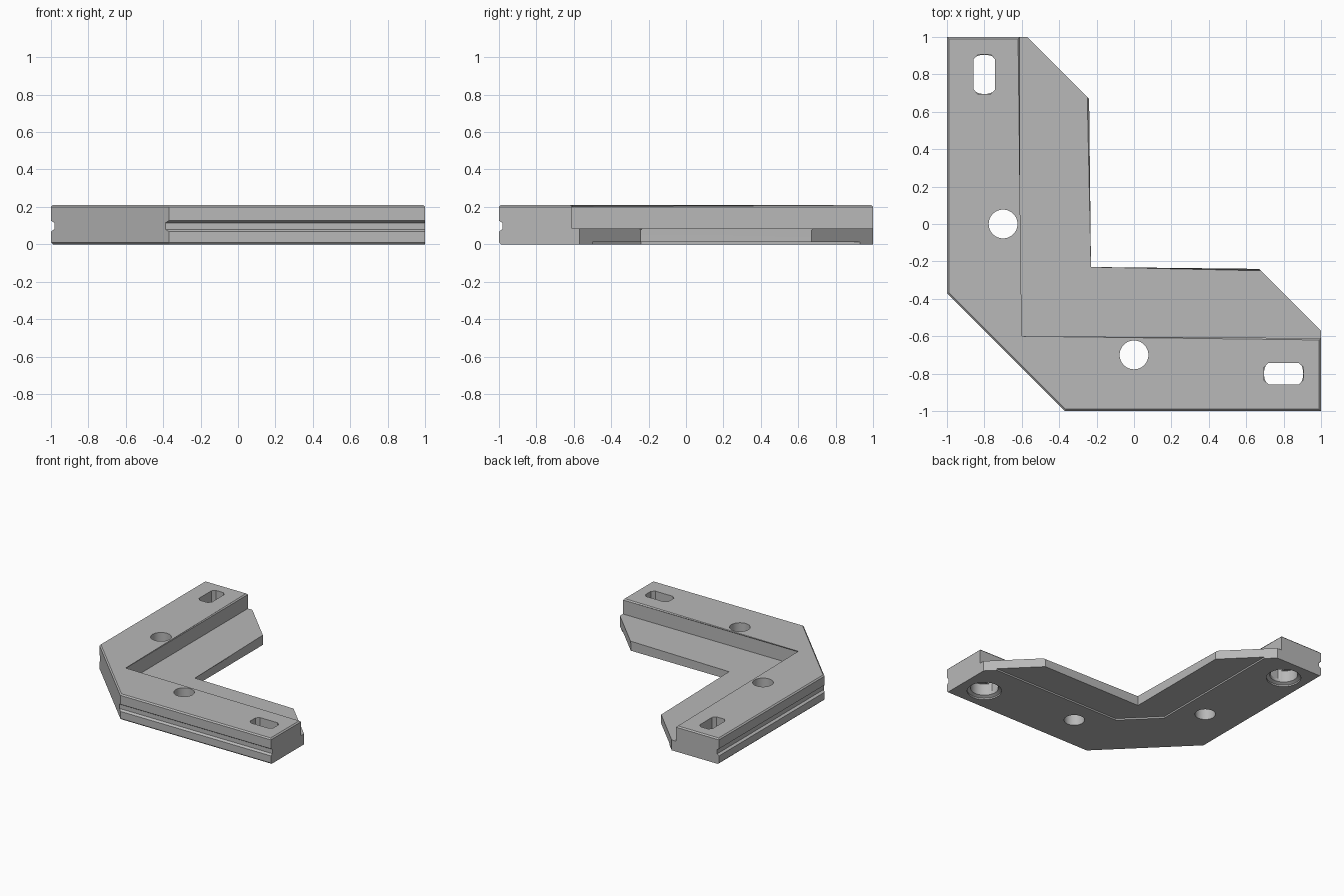
import bpy, bmesh, math
from mathutils import Vector

if "Cube" in bpy.data.objects:
    bpy.data.objects.remove(bpy.data.objects["Cube"], do_unlink=True)

grey = bpy.data.materials.new("plain grey")
grey.use_nodes = True
COLOUR = (0.48, 0.48, 0.48, 1)
grey.diffuse_color = COLOUR
grey.node_tree.nodes["Principled BSDF"].inputs["Base Color"].default_value = COLOUR

TOP, FLANGE, EDGE = 0.21, 0.085, 0.01


def finish(bm, name):
    bmesh.ops.recalc_face_normals(bm, faces=bm.faces)
    mesh = bpy.data.meshes.new(name)
    bm.to_mesh(mesh)
    bm.free()
    mesh.materials.append(grey)
    obj = bpy.data.objects.new(name, mesh)
    bpy.context.collection.objects.link(obj)
    return obj


def loft(rings, name, edge_rule=None):
    """Join equal-length rings of points, cap the ends, bevel chosen edges."""
    bm = bmesh.new()
    loops = [[bm.verts.new(p) for p in ring] for ring in rings]
    n = len(loops[0])
    for a, b in zip(loops, loops[1:]):
        for i in range(n):
            bm.faces.new((a[i], a[(i + 1) % n], b[(i + 1) % n], b[i]))
    bm.faces.new(loops[0])
    bm.faces.new(loops[-1])
    if edge_rule:
        edges = [e for e in bm.edges if edge_rule(e)]
        bmesh.ops.bevel(bm, geom=edges, offset=EDGE, segments=1, affect='EDGES')
    return finish(bm, name)


def prism(points, z0, z1, name, edge_rule=None):
    return loft([[(x, y, z) for x, y in points] for z in (z0, z1)], name, edge_rule)


def turned(centre, profile, name, sides=48):
    rings = [[(centre[0] + r * math.cos(2 * math.pi * i / sides),
               centre[1] + r * math.sin(2 * math.pi * i / sides), z)
              for i in range(sides)] for r, z in profile]
    return loft(rings, name)


def swap(points):
    return [(p[1], p[0], *p[2:]) for p in points]


def cut(obj, cutter):
    mod = obj.modifiers.new("cut", 'BOOLEAN')
    mod.operation, mod.solver, mod.object = 'DIFFERENCE', 'EXACT', cutter
    bpy.context.view_layer.objects.active = obj
    bpy.ops.object.modifier_apply(modifier=mod.name)
    bpy.data.objects.remove(cutter, do_unlink=True)


# Raised corner bar, chamfered on its top and its outer lower edges
half = [(1, -0.61), (1, -1), (-0.37, -1)]
bar_outline = [(-0.61, -0.61)] + half + swap(half)[::-1]


def bar_edges(e):
    m = (e.verts[0].co + e.verts[1].co) / 2
    if m.z > TOP - 0.01:
        return True
    outer = min(m.x, m.y) < -0.99 or m.x + m.y < -1.3
    return m.z < 0.01 and outer


bar = prism(bar_outline, 0, TOP, "corner_bar", bar_edges)

# Low flange along the inside of the bar, with clipped ends
half = [(1, -0.62), (1, -0.57), (0.67, -0.24)]
flange_outline = [(-0.62, -0.62)] + half + [(-0.24, -0.24)] + swap(half)[::-1]


def flange_edges(e):
    a, b = (v.co for v in e.verts)
    return all(v.z > 0.05 and max(abs(v.x + 0.24) < 0.01, abs(v.y + 0.24) < 0.01)
               for v in (a, b)) and (abs(a.x - b.x) < 0.01 or abs(a.y - b.y) < 0.01)


flange = prism(flange_outline, 0, FLANGE, "inner_flange", flange_edges)

# Shallow underside recess with a clipped inner corner
half = [(-0.24, -0.5), (1.1, -0.5), (1.1, 0)]
cut(flange, prism(half + [(0, 0)] + swap(half)[::-1], -0.1, 0.013, "recess_cutter"))

# Trapezoid grooves along the two outer faces
profile = [(-1.01, 0.062), (-0.982, 0.08), (-0.982, 0.115), (-1.01, 0.133)]
for mirrored in (False, True):
    rings = [[(x, y, z) for y, z in profile] for x in (-1.2, 1.2)]
    if mirrored:
        rings = [swap(r) for r in rings]
    cut(bar, loft(rings, "groove_cutter"))

# Round bolt holes, and slots opening into wide sockets below
slot = [(0.105, 0.035), (0.08, 0.058), (-0.08, 0.058), (-0.105, 0.035)]
slot += [(x, -y) for x, y in slot[::-1]]
slot = [(0.8 + x, -0.8 + y) for x, y in slot]
bore = [(0.077, -0.1), (0.077, 0.3)]
socket = [(0.13, -0.1), (0.13, 0.012), (0.105, 0.025), (0.105, 0.12)]
for flip in (lambda p: p, swap):
    cut(bar, turned(flip([(0, -0.7)])[0], bore, "bore_cutter"))
    cut(bar, turned(flip([(0.8, -0.8)])[0], socket, "socket_cutter"))
    cut(bar, prism(flip(slot), 0.05, 0.3, "slot_cutter"))

# Smooth the hole walls and keep all machined edges sharp
for obj in (bar, flange):
    bpy.ops.object.select_all(action='DESELECT')
    obj.select_set(True)
    bpy.context.view_layer.objects.active = obj
    bpy.ops.object.shade_smooth_by_angle(angle=math.radians(25))
